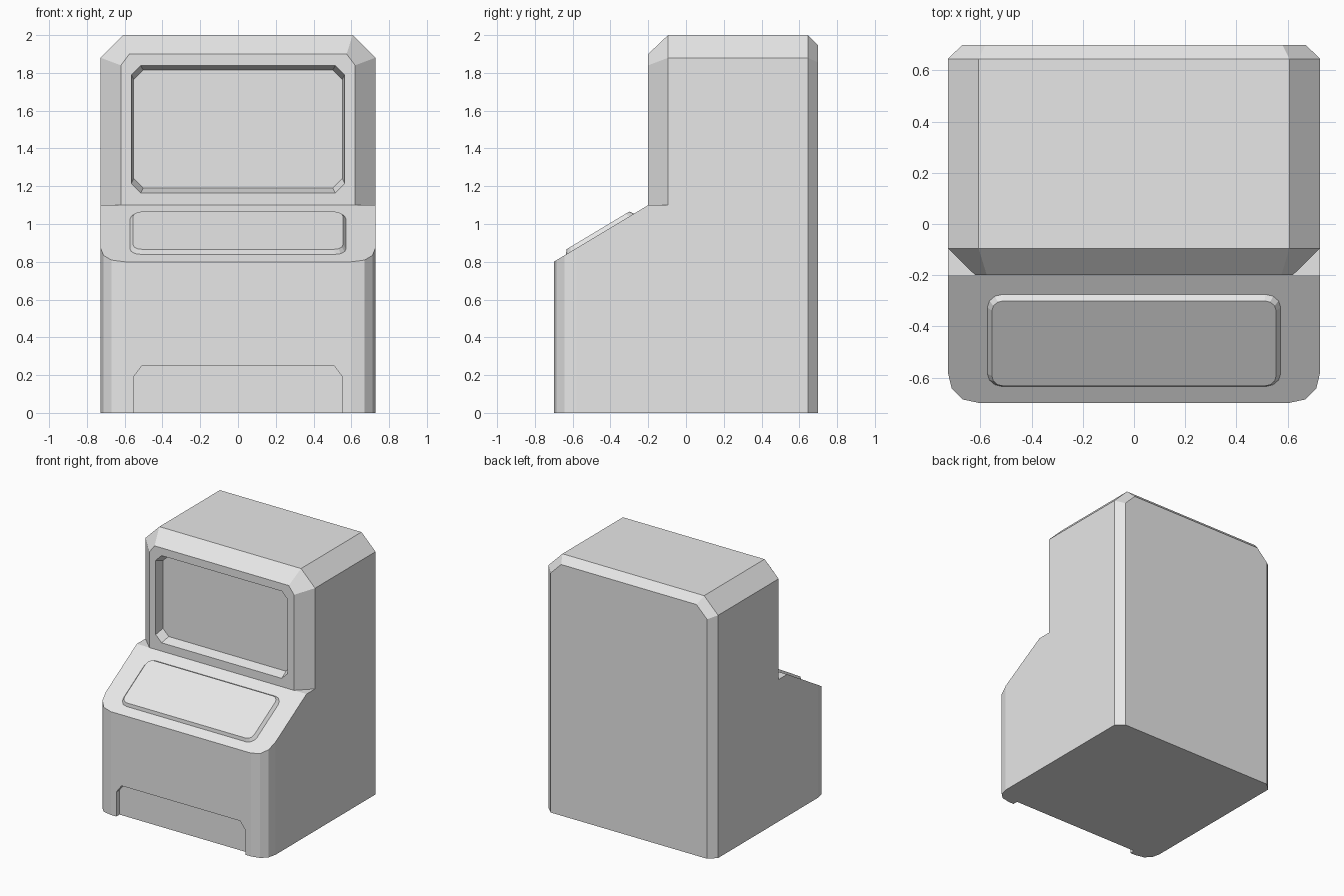
import bpy
import bmesh
import math
from mathutils import Vector

default = bpy.data.objects.get("Cube")
if default:
    bpy.data.objects.remove(default, do_unlink=True)

grey = bpy.data.materials.new("light grey")
grey.use_nodes = True
GREY = (0.8, 0.8, 0.8, 1)
grey.diffuse_color = GREY
grey.node_tree.nodes["Principled BSDF"].inputs["Base Color"].default_value = GREY

HALF = 0.727      # half width of the cabinet
FRONT_Y, BACK_Y = -0.2, 0.7
DECK_Z = 1.1      # top of the sloped deck


def loft(name, rings):
    """Closed solid through rings that all have the same point count."""
    bm = bmesh.new()
    loops = [[bm.verts.new(p) for p in ring] for ring in rings]
    for a, b in zip(loops, loops[1:]):
        for i in range(len(a)):
            j = (i + 1) % len(a)
            bm.faces.new((a[i], a[j], b[j], b[i]))
    bm.faces.new(loops[0])
    bm.faces.new(loops[-1])
    bmesh.ops.recalc_face_normals(bm, faces=bm.faces)
    mesh = bpy.data.meshes.new(name)
    bm.to_mesh(mesh)
    bm.free()
    mesh.materials.append(grey)
    obj = bpy.data.objects.new(name, mesh)
    bpy.context.collection.objects.link(obj)
    return obj


def mirrored(half):
    """Outline from its right half, listed bottom to top."""
    return half + [(-x, v) for x, v in reversed(half)]


def arch(y, w, z0, z1, cx, cz):
    """Upright outline at depth y with cut top corners."""
    half = [(w, z0), (w, z1 - cz), (w - cx, z1)]
    return [(x, y, z) for x, z in mirrored(half)]


def octagon(y, w, z0, z1, c):
    """Upright outline at depth y with all corners cut."""
    half = [(w - c, z0), (w, z0 + c), (w, z1 - c), (w - c, z1)]
    return [(x, y, z) for x, z in mirrored(half)]


def combine(target, other, operation):
    mod = target.modifiers.new(operation.lower(), 'BOOLEAN')
    mod.operation = operation
    mod.solver = 'EXACT'
    mod.object = other
    bpy.context.view_layer.objects.active = target
    bpy.ops.object.modifier_apply(modifier=mod.name)
    bpy.data.objects.remove(other, do_unlink=True)


# Lower cabinet: footprint with rounded front and chamfered rear corners
footprint = mirrored([(0.6, -0.7), (0.67, -0.685), (0.712, -0.643), (HALF, -0.58),
                      (HALF, 0.645), (0.67, BACK_Y)])


def deck_height(y):
    return min(DECK_Z, 0.8 + 0.6 * (y + 0.7))


cabinet = loft("cabinet", [[(x, y, z) for x, y in footprint] for z in (0, DECK_Z)])

# Slice off the sloped control deck
bm = bmesh.new()
bm.from_mesh(cabinet.data)
slope_normal = Vector((0, -0.6, 1)).normalized()
cut = bmesh.ops.bisect_plane(bm, geom=bm.verts[:] + bm.edges[:] + bm.faces[:],
                             plane_co=(0, FRONT_Y, DECK_Z), plane_no=slope_normal,
                             clear_outer=True)
bmesh.ops.holes_fill(bm, edges=[e for e in bm.edges if e.is_boundary], sides=0)
bmesh.ops.recalc_face_normals(bm, faces=bm.faces)
bm.to_mesh(cabinet.data)
bm.free()

# Upper housing: arch with a wide front chamfer and a slim rear one
housing = loft("housing", [
    arch(FRONT_Y, 0.62, DECK_Z, 1.9, 0.045, 0.06),
    arch(-0.095, HALF, DECK_Z, 2, 0.12, 0.12),
    arch(0.645, HALF, DECK_Z, 2, 0.12, 0.12),
    arch(BACK_Y, 0.67, DECK_Z, 1.945, 0.09, 0.09)])
combine(cabinet, housing, 'UNION')

# Screen recess
screen = loft("screen_cutter", [
    octagon(-0.3, 0.565, 1.165, 1.84, 0.05),
    octagon(FRONT_Y, 0.565, 1.165, 1.84, 0.05),
    octagon(-0.13, 0.552, 1.19, 1.815, 0.05)])
combine(cabinet, screen, 'DIFFERENCE')

# Kick recess at the foot
kick = loft("kick_cutter", [arch(y, 0.553, -0.1, 0.25, 0.045, 0.06) for y in (-0.8, -0.66)])
combine(cabinet, kick, 'DIFFERENCE')


# Raised control panel with rounded corners and tapered rim
def rounded(w, h, r, z, steps=3):
    ring = []
    for k, (sx, sy) in enumerate(((1, 1), (-1, 1), (-1, -1), (1, -1))):
        for i in range(steps + 1):
            a = math.pi / 2 * (k + i / steps)
            ring.append((sx * (w - r) + r * math.cos(a), sy * (h - r) + r * math.sin(a), z))
    return ring


panel = loft("control_panel", [rounded(0.573, 0.21, 0.06, -0.005),
                               rounded(0.573, 0.21, 0.06, 0),
                               rounded(0.555, 0.194, 0.045, 0.022)])
panel.location = (0, -0.455, deck_height(-0.455))
panel.rotation_euler.x = math.atan(0.6)
